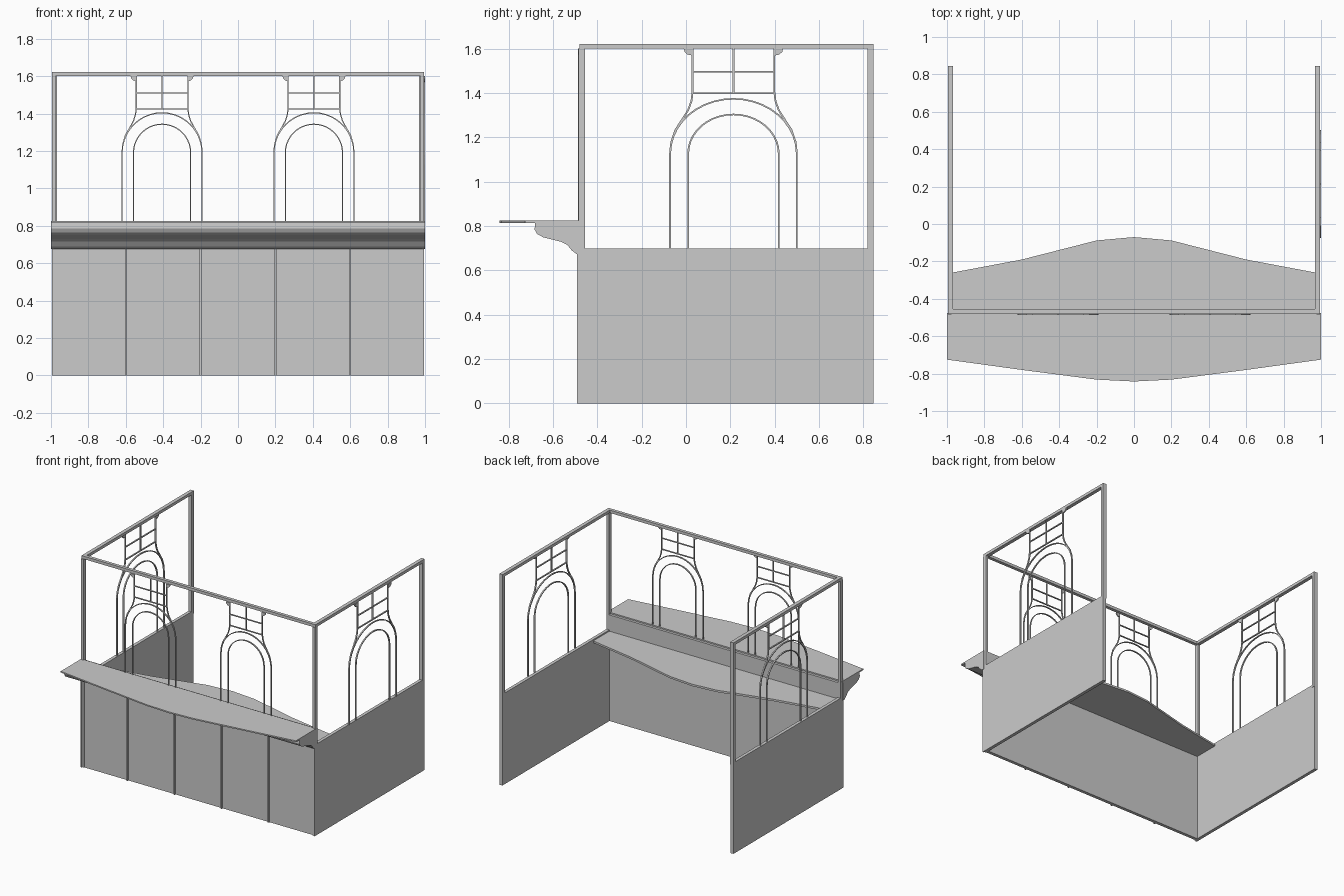
import bpy, bmesh
from math import sin, cos, pi
from mathutils import Vector

if "Cube" in bpy.data.objects:
    bpy.data.objects.remove(bpy.data.objects["Cube"])


def finish(name, bm):
    bmesh.ops.recalc_face_normals(bm, faces=bm.faces)
    me = bpy.data.meshes.new(name)
    bm.to_mesh(me)
    bm.free()
    ob = bpy.data.objects.new(name, me)
    bpy.context.collection.objects.link(ob)
    return ob


def prism(bm, pts, offset):
    """Extrude a flat polygon of 3D points by an offset vector."""
    face = bm.faces.new([bm.verts.new(p) for p in pts])
    geo = bmesh.ops.extrude_face_region(bm, geom=[face], use_keep_orig=True)
    verts = [g for g in geo['geom'] if isinstance(g, bmesh.types.BMVert)]
    bmesh.ops.translate(bm, verts=verts, vec=offset)


def extruded(name, pts, offset):
    bm = bmesh.new()
    prism(bm, pts, offset)
    return finish(name, bm)


def box(name, x0, x1, y0, y1, z0, z1):
    return extruded(name, [(x0, y0, z0), (x1, y0, z0), (x1, y1, z0), (x0, y1, z0)],
                    (0, 0, z1 - z0))


def ribbon(bm, path, w=0.006, d=0.01):
    """Thin bar following a path in the XZ plane."""
    rings = []
    for i, p in enumerate(path):
        a, b = path[max(i - 1, 0)], path[min(i + 1, len(path) - 1)]
        t = (Vector(b) - Vector(a)).normalized() * w / 2
        rings.append([bm.verts.new((p[0] + s * -t.y, y, p[1] + s * t.x))
                      for s, y in ((-1, -d), (1, -d), (1, 0), (-1, 0))])
    for r, q in zip(rings, rings[1:]):
        for k in range(4):
            bm.faces.new((r[k], r[(k + 1) % 4], q[(k + 1) % 4], q[k]))
    bm.faces.new(rings[0])
    bm.faces.new(rings[-1])


def arch(name, loc, rot=0, scale=(1, 1, 1)):
    """Tracery panel: two arches, flared neck, small grid and top brackets."""
    bm = bmesh.new()
    spring, top = 0.37, 0.78
    for r in (0.214, 0.153):
        arc = [(r * cos(pi * i / 20), spring + r * sin(pi * i / 20)) for i in range(21)]
        ribbon(bm, [(r, 0)] + arc + [(-r, 0)])
    for s in (-1, 1):
        ribbon(bm, [(s * u, v) for u, v in ((0.138, top), (0.138, 0.61), (0.142, 0.575),
                                            (0.153, 0.54), (0.175, 0.5), (0.196, 0.463),
                                            (0.21, 0.415), (0.214, 0.37))])
        prism(bm, [(s * u, -0.01, v) for u, v in ((0.138, top), (0.168, top), (0.165, 0.768),
                                                  (0.155, 0.757), (0.138, 0.753))], (0, 0.01, 0))
    for v in (0.605, 0.69):
        ribbon(bm, [(-0.138, v), (0.138, v)])
    ribbon(bm, [(0, 0.605), (0, top)])
    ob = finish(name, bm)
    ob.location, ob.rotation_euler.z, ob.scale = loc, rot, scale
    return ob


def mirrored(half):
    """Complete a front edge outline given from the right end to the centre."""
    return half + [(-x, y) for x, y in reversed(half[:-1])]


# Solid lower walls
box("front_wall", -0.995, 0.995, -0.48, -0.455, 0, 0.815)
for side, s in (("left", -1), ("right", 1)):
    x0, x1 = sorted((s * 0.97, s * 0.995))
    box(side + "_wall", x0, x1, -0.485, 0.845, 0, 0.7)

# Vertical ribs on the front wall
for i, x in enumerate((-0.99, -0.6, -0.2, 0.2, 0.6, 0.99)):
    box(f"front_rib_{i}", x - 0.005, x + 0.005, -0.492, -0.478, 0, 0.69)

# Outer counter with moulded cornice below
edge = mirrored([(1, -0.725), (0.6, -0.78), (0.2, -0.832), (0, -0.842)])
extruded("outer_counter", [(x, y, 0.815) for x, y in [(-1, -0.475), (1, -0.475)] + edge],
         (0, 0, 0.01))
profile = [(-0.478, 0.815), (-0.68, 0.815), (-0.683, 0.785), (-0.672, 0.765), (-0.645, 0.75),
           (-0.565, 0.73), (-0.535, 0.715), (-0.515, 0.69), (-0.495, 0.675), (-0.478, 0.675)]
extruded("cornice", [(-1, y, z) for y, z in profile], (2, 0, 0))

# Inner counter
edge = mirrored([(0.972, -0.26), (0.6, -0.19), (0.2, -0.088), (0, -0.07)])
extruded("inner_counter", [(x, y, 0.675) for x, y in [(-0.972, -0.456), (0.972, -0.456)] + edge],
         (0, 0, 0.015))

# Upper frame: posts and rails
box("front_rail", -0.995, 0.995, -0.48, -0.455, 1.6, 1.622)
for side, s in (("left", -1), ("right", 1)):
    x0, x1 = sorted((s * 0.967, s * 0.995))
    box(side + "_rail", x0, x1, -0.48, 0.845, 1.6, 1.622)
    box(side + "_back_post", x0, x1, 0.818, 0.845, 0.68, 1.6)
    x0, x1 = sorted((s * 0.975, s * 0.995))
    box(side + "_front_post", x0, x1, -0.485, -0.455, 0.68, 1.6)

# Arched tracery panels
for side, s in (("left", -1), ("right", 1)):
    arch(f"front_arch_{side}", (s * 0.406, -0.477, 0.82))
stretch = (1.335, 1, 1.154)
arch("right_arch", (0.99, 0.214, 0.7), pi / 2, stretch)
arch("left_arch", (-0.985, 0.214, 0.7), pi / 2, stretch)
